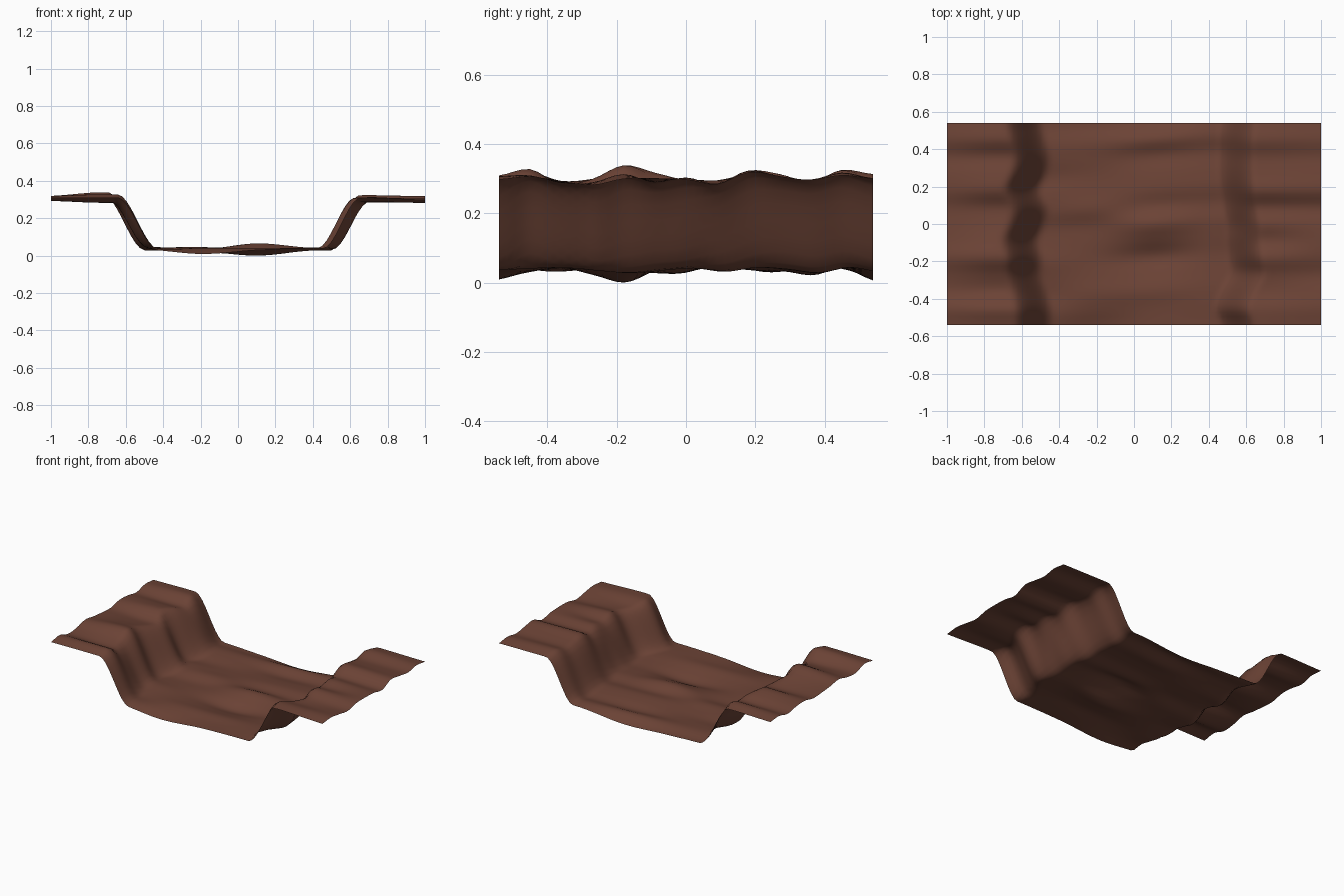
import bpy
import bmesh

HALF_X, HALF_Y = 1.0, 0.54
COLS, ROWS = 84, 48

# Ripple heights in thousandths, sampled evenly from front to back.
# Each row is one line along the bed, listed from left to right.
RIM_LEFT = [
    [312, 324, 298, 304, 324, 312, 304, 300, 318, 314, 300, 320, 314],
    [314, 332, 288, 304, 343, 322, 300, 290, 328, 318, 296, 330, 318],
]
RIM_RIGHT = [
    [312, 314, 292, 294, 318, 293, 308, 290, 328, 312, 302, 322, 306],
    [302, 310, 298, 286, 304, 306, 302, 288, 322, 312, 300, 314, 304],
]
FLOOR = [
    [36, 44, 34, 42, 50, 38, 32, 46, 46, 34, 46, 50, 36],
    [12, 34, 46, 38, 30, 32, 34, 50, 42, 36, 40, 46, 24],
    [34, 38, 46, 26, 5, 42, 70, 40, 48, 40, 26, 50, 10],
    [42, 46, 46, 38, 32, 40, 46, 36, 48, 42, 32, 48, 34],
]
# Sideways wander of each bank, in hundredths
BANK_LEFT = [4, 4, 2, -1, -1, -3, 0, 2, -2, 1, 3, 1, -1]
BANK_RIGHT = [-1, -4, -1, 4, 3, 2, 2, 0, -1, -2, -2, -2, -1]


def spline(values, t):
    """Smooth curve through evenly spaced values, t from 0 to 1."""
    last = len(values) - 1
    s = min(max(t, 0), 1) * last
    i = min(int(s), last - 1)
    f = s - i
    a, b, c, d = (values[min(max(i + k, 0), last)] for k in (-1, 0, 1, 2))
    return b + f * (c - a + f * (2 * a - 5 * b + 4 * c - d
                                 + f * (3 * (b - c) + d - a))) / 2


def sheet(rows, across, along):
    return spline([spline(row, along) for row in rows], across)


def ramp(x, start, end):
    f = min(max((x - start) / (end - start), 0), 1)
    return f * f * (3 - 2 * f)


def height(x, y):
    t = (y + HALF_Y) / (2 * HALF_Y)
    # Floor ripples run slightly askew
    floor = sheet(FLOOR, (x + 0.5) / 0.9, t - 0.05 * x)
    left = -0.595 + spline(BANK_LEFT, t) / 100
    right = 0.57 + spline(BANK_RIGHT, t) / 100
    to_left = 1 - ramp(x, left - 0.09, left + 0.125)
    to_right = ramp(x, right - 0.105, right + 0.095)
    z = floor + to_left * (sheet(RIM_LEFT, (x + 1) / 0.25, t) - floor)
    z += to_right * (sheet(RIM_RIGHT, (x - 0.7) / 0.3, t) - floor)
    return z / 1000


cube = bpy.data.objects.get("Cube")
if cube:
    bpy.data.objects.remove(cube, do_unlink=True)

# Earth colour
earth = bpy.data.materials.new("brown_earth")
earth.use_nodes = True
colour = (0.152, 0.057, 0.037, 1)
earth.diffuse_color = colour
shader = earth.node_tree.nodes["Principled BSDF"]
shader.inputs["Base Color"].default_value = colour
shader.inputs["Roughness"].default_value = 0.9

# Rippled sheet with a sunken bed between two raised banks
bm = bmesh.new()
bmesh.ops.create_grid(bm, x_segments=COLS, y_segments=ROWS, size=1)
for v in bm.verts:
    v.co.x *= HALF_X
    v.co.y *= HALF_Y
    v.co.z = height(v.co.x, v.co.y)
lowest = min(v.co.z for v in bm.verts)
for v in bm.verts:
    v.co.z -= lowest
for face in bm.faces:
    face.smooth = True
mesh = bpy.data.meshes.new("river_bed")
bm.to_mesh(mesh)
bm.free()
mesh.materials.append(earth)
bed = bpy.data.objects.new("river_bed", mesh)
bpy.context.collection.objects.link(bed)
